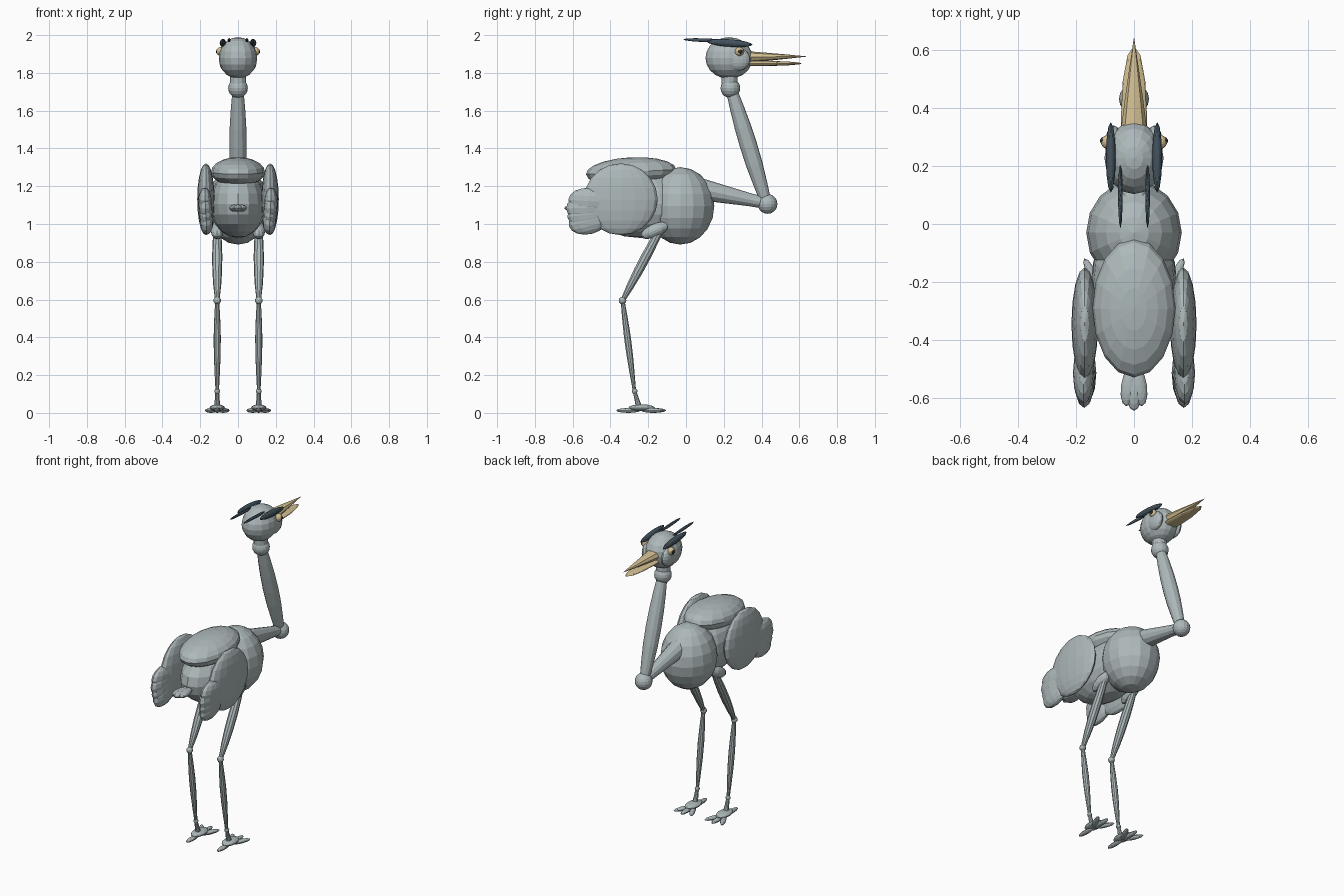
import bpy, bmesh, math
from mathutils import Vector, Matrix

if "Cube" in bpy.data.objects:
    bpy.data.objects.remove(bpy.data.objects["Cube"])


def material(name, rgb):
    m = bpy.data.materials.new(name)
    m.diffuse_color = (*rgb, 1)
    m.use_nodes = True
    m.node_tree.nodes["Principled BSDF"].inputs["Base Color"].default_value = m.diffuse_color
    return m


GREY = material("grey_plumage", (0.42, 0.48, 0.49))
DARK = material("dark_slate_plume", (0.055, 0.085, 0.11))
TAN = material("tan_beak", (0.66, 0.53, 0.29))
BLACK = material("pupil_dark", (0.03, 0.035, 0.04))


def finish(name, bm, mat):
    bmesh.ops.recalc_face_normals(bm, faces=bm.faces)
    me = bpy.data.meshes.new(name)
    bm.to_mesh(me)
    bm.free()
    me.materials.append(mat)
    ob = bpy.data.objects.new(name, me)
    bpy.context.collection.objects.link(ob)
    return ob


def ellipsoid(name, loc, radii, mat=GREY, pitch=0, yaw=0, seg=16, rings=10):
    """Faceted sphere, scaled, then pitched about x and yawed about z (degrees)."""
    bm = bmesh.new()
    m = (Matrix.Translation(loc) @ Matrix.Rotation(math.radians(yaw), 4, 'Z')
         @ Matrix.Rotation(math.radians(pitch), 4, 'X')
         @ Matrix.Diagonal((*radii, 1)))
    bmesh.ops.create_uvsphere(bm, u_segments=seg, v_segments=rings, radius=1, matrix=m)
    return finish(name, bm, mat)


def limb(name, p, q, radii, mat=GREY, sides=12, flat=1.0):
    """Lathed limb from p to q, radii evenly spaced along it."""
    p, q = Vector(p), Vector(q)
    rot = (q - p).to_track_quat('Z', 'Y')
    bm = bmesh.new()
    loops = []
    for i, r in enumerate(radii):
        c = p.lerp(q, i / (len(radii) - 1))
        loops.append([bm.verts.new(c + rot @ Vector((r * math.cos(a), r * flat * math.sin(a), 0)))
                      for a in (2 * math.pi * k / sides for k in range(sides))])
    for a, b in zip(loops, loops[1:]):
        for k in range(sides):
            n = (k + 1) % sides
            bm.faces.new((a[k], a[n], b[n], b[k]))
    bm.faces.new(loops[0])
    bm.faces.new(loops[-1])
    return finish(name, bm, mat)


# Trunk
ellipsoid("chest", (0, -0.03, 1.105), (0.165, 0.18, 0.205))
ellipsoid("body", (0, -0.24, 1.115), (0.15, 0.28, 0.18))
ellipsoid("back_plumage", (0, -0.29, 1.285), (0.143, 0.24, 0.077), pitch=3)
for x, y in ((0, -0.575), (-0.017, -0.56), (0.017, -0.56)):
    ellipsoid("tail_feather", (x, y, 1.093), (0.028, 0.07, 0.019), yaw=x * 500, seg=12, rings=8)

# Folded neck
limb("lower_neck", (0, 0.08, 1.192), (0, 0.43, 1.118), (0.058, 0.05, 0.042, 0.034, 0.03))
ellipsoid("neck_bend", (0, 0.432, 1.115), (0.052,) * 3)
limb("upper_neck", (0, 0.425, 1.12), (0, 0.24, 1.72), (0.028, 0.037, 0.044, 0.046, 0.044, 0.038, 0.029))
ellipsoid("neck_top", (0, 0.235, 1.728), (0.052,) * 3)
limb("throat", (0, 0.232, 1.73), (0, 0.23, 1.82), (0.043, 0.042))

# Head and beak
ellipsoid("head", (0, 0.228, 1.888), (0.102, 0.125, 0.11))
limb("upper_beak", (0, 0.32, 1.893), (0, 0.64, 1.896), (0.046, 0.032, 0.017, 0.001), TAN, sides=8, flat=0.68)
ellipsoid("lower_beak", (0, 0.37, 1.859), (0.045, 0.245, 0.014), TAN, seg=12, rings=8)

for s in (-1, 1):
    side = "left" if s < 0 else "right"
    # Face and crest plumes
    ellipsoid(side + "_cheek", (s * 0.07, 0.275, 1.88), (0.03, 0.065, 0.06))
    ellipsoid(side + "_eye", (s * 0.092, 0.283, 1.922), (0.022, 0.024, 0.024), TAN, seg=12, rings=8)
    ellipsoid(side + "_pupil", (s * 0.107, 0.287, 1.922), (0.01, 0.013, 0.013), BLACK, seg=10, rings=6)
    ellipsoid(side + "_brow_plume", (s * 0.08, 0.23, 1.967), (0.017, 0.122, 0.02), DARK,
              pitch=-4, seg=12, rings=8)
    ellipsoid(side + "_crest_plume", (s * 0.047, 0.098, 1.982), (0.008, 0.114, 0.01), DARK,
              pitch=-2, seg=10, rings=6)

    # Wing with fanned tip feathers
    ellipsoid(side + "_wing", (s * 0.17, -0.345, 1.14), (0.046, 0.195, 0.19))
    for i in range(4):
        ellipsoid(side + "_wing_feather", (s * (0.166 + 0.003 * i), -0.515 - 0.006 * (i % 3), 1.025 + 0.035 * i),
                  (0.036, 0.108, 0.07), pitch=14 - 6 * i, seg=12, rings=8)

    # Leg
    x = s * 0.11
    ellipsoid(side + "_hip", (x, -0.165, 0.975), (0.035, 0.08, 0.035), pitch=24, seg=12, rings=8)
    limb(side + "_thigh", (x, -0.125, 1.0), (x, -0.335, 0.605),
         (0.018, 0.024, 0.027, 0.026, 0.021, 0.012), sides=10)
    ellipsoid(side + "_knee", (x, -0.336, 0.604), (0.02,) * 3, seg=12, rings=8)
    limb(side + "_shin", (x, -0.335, 0.6), (x, -0.273, 0.125),
         (0.011, 0.016, 0.019, 0.018, 0.014, 0.009), sides=10)
    ellipsoid(side + "_ankle", (x, -0.272, 0.124), (0.015,) * 3, seg=12, rings=8)
    limb(side + "_foot_stem", (x, -0.272, 0.122), (x, -0.248, 0.035), (0.01, 0.013, 0.018), sides=10)

    # Foot: pad, three front toes and one hind toe
    ellipsoid(side + "_foot_pad", (x, -0.235, 0.036), (0.04, 0.07, 0.018), seg=12, rings=8)
    for yaw in (-26, 0, 26):
        a = math.radians(yaw)
        ellipsoid(side + "_front_toe", (x - 0.075 * math.sin(a), -0.245 + 0.075 * math.cos(a), 0.022),
                  (0.017, 0.066, 0.013), yaw=yaw, seg=10, rings=6)
    ellipsoid(side + "_hind_toe", (x, -0.305, 0.022), (0.017, 0.065, 0.013), seg=10, rings=6)

# Rest the soles on the ground
low = min(v.co.z for o in bpy.data.objects for v in o.data.vertices)
for o in bpy.data.objects:
    o.data.transform(Matrix.Translation((0, 0, -low)))
